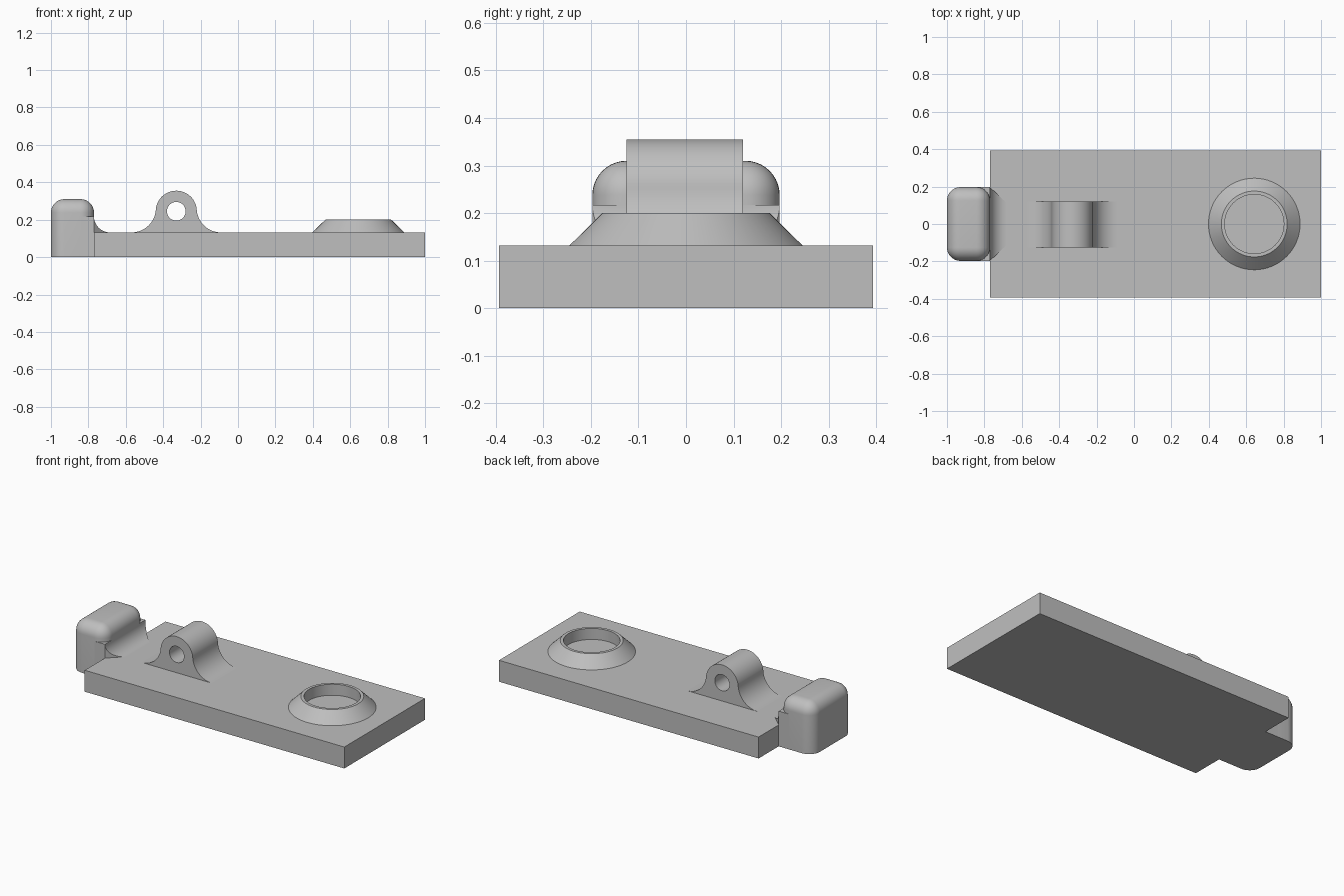
import bpy
import bmesh
from math import sin, cos, pi, atan2, radians

cube = bpy.data.objects.get("Cube")
if cube:
    bpy.data.objects.remove(cube, do_unlink=True)

TOP = 0.132          # plate thickness
END = -0.77          # plate edge beside the stop block
HALF = 0.197         # half width of the stop block

grey = bpy.data.materials.new("plain grey")
grey.use_nodes = True
colour = (0.52, 0.52, 0.52, 1)
grey.diffuse_color = colour
grey.node_tree.nodes["Principled BSDF"].inputs["Base Color"].default_value = colour


def finish(ob):
    if not ob.data.materials:
        ob.data.materials.append(grey)
    bpy.ops.object.select_all(action='DESELECT')
    ob.select_set(True)
    bpy.context.view_layer.objects.active = ob
    bpy.ops.object.shade_smooth_by_angle(angle=radians(30))


def mesh_object(name, bm):
    bmesh.ops.recalc_face_normals(bm, faces=bm.faces)
    me = bpy.data.meshes.new(name)
    bm.to_mesh(me)
    bm.free()
    ob = bpy.data.objects.new(name, me)
    bpy.context.collection.objects.link(ob)
    finish(ob)
    return ob


def box(x0, x1, half_y, z1):
    bm = bmesh.new()
    bmesh.ops.create_cube(bm, size=1)
    for v in bm.verts:
        v.co = ((x0 + x1) / 2 + v.co.x * (x1 - x0), v.co.y * 2 * half_y,
                (v.co.z + 0.5) * z1)
    return bm


def arc(cx, cz, r, a0, a1, n):
    return [(cx + r * cos(a0 + (a1 - a0) * i / n),
             cz + r * sin(a0 + (a1 - a0) * i / n)) for i in range(n + 1)]


# Base plate
mesh_object("base_plate", box(END, 1, 0.393, TOP))

# Rounded stop block at the end, with its underside left sharp
bm = box(-1, END, HALF, 0.31)
edges = [e for e in bm.edges if any(v.co.z > 0.1 for v in e.verts)]
bmesh.ops.bevel(bm, geom=edges, offset=0.072, segments=10, profile=0.5,
                affect='EDGES')
mesh_object("stop_block", bm)

# Square foot joining the stop block to the plate
mesh_object("stop_foot", box(-0.86, END, HALF, TOP))

# Concave fillet flowing from the stop block onto the plate
bm = bmesh.new()
R = 0.085
profile = [(-0.84, TOP + R)] + arc(END + R, TOP + R, R, pi, 1.5 * pi, 12)
rows = []
for x, z in profile:
    w = HALF - max(0, x - END) * 0.95
    rows.append([bm.verts.new(p) for p in
                 ((x, -w, 0.12), (x, -w, z), (x, w, z), (x, w, 0.12))])
for a, b in zip(rows, rows[1:]):
    for i in range(4):
        j = (i + 1) % 4
        bm.faces.new((a[i], a[j], b[j], b[i]))
bm.faces.new(rows[0])
bm.faces.new(rows[-1])
mesh_object("stop_fillet", bm)

# Pierced lug with flared foot: outline and hole filled as a flat curve
LX, LZ, LR, FR, D = -0.33, 0.245, 0.11, 0.13, 0.239
t = atan2(TOP + FR - LZ, D)
right = arc(LX + D, TOP + FR, FR, 1.5 * pi, pi + t, 14)
crown = arc(LX, LZ, LR, t, pi - t, 36)[1:-1]
left = [(2 * LX - x, z) for x, z in reversed(right)]
outline = [(LX + D, 0.128)] + right + crown + left + [(LX - D, 0.128)]
hole = arc(LX, LZ, 0.05, 0, 2 * pi, 32)[:-1]
curve = bpy.data.curves.new("pierced_lug", 'CURVE')
curve.dimensions = '2D'
curve.fill_mode = 'BOTH'
curve.extrude = 0.1225
for pts in (outline, hole):
    spline = curve.splines.new('POLY')
    spline.points.add(len(pts) - 1)
    for p, (x, z) in zip(spline.points, pts):
        p.co = (x, z, 0, 1)
    spline.use_cyclic_u = True
lug = bpy.data.objects.new("pierced_lug", curve)
bpy.context.collection.objects.link(lug)
lug.rotation_euler.x = pi / 2
lug.location.y = -0.003
bpy.ops.object.select_all(action='DESELECT')
lug.select_set(True)
bpy.context.view_layer.objects.active = lug
bpy.ops.object.convert(target='MESH')
lug = bpy.context.view_layer.objects.active
bm = bmesh.new()
bm.from_mesh(lug.data)
bmesh.ops.remove_doubles(bm, verts=bm.verts, dist=0.0001)
bmesh.ops.recalc_face_normals(bm, faces=bm.faces)
bm.to_mesh(lug.data)
bm.free()
finish(lug)

# Conical collar around an open socket
bm = bmesh.new()
N = 64
rings = []
for r, z in ((0.245, TOP), (0.176, 0.2), (0.158, 0.2), (0.158, TOP)):
    rings.append([bm.verts.new((0.643 + r * cos(2 * pi * i / N),
                                r * sin(2 * pi * i / N), z)) for i in range(N)])
for a, b in zip(rings, rings[1:] + rings[:1]):
    for i in range(N):
        j = (i + 1) % N
        bm.faces.new((a[i], a[j], b[j], b[i]))
mesh_object("socket_collar", bm)
